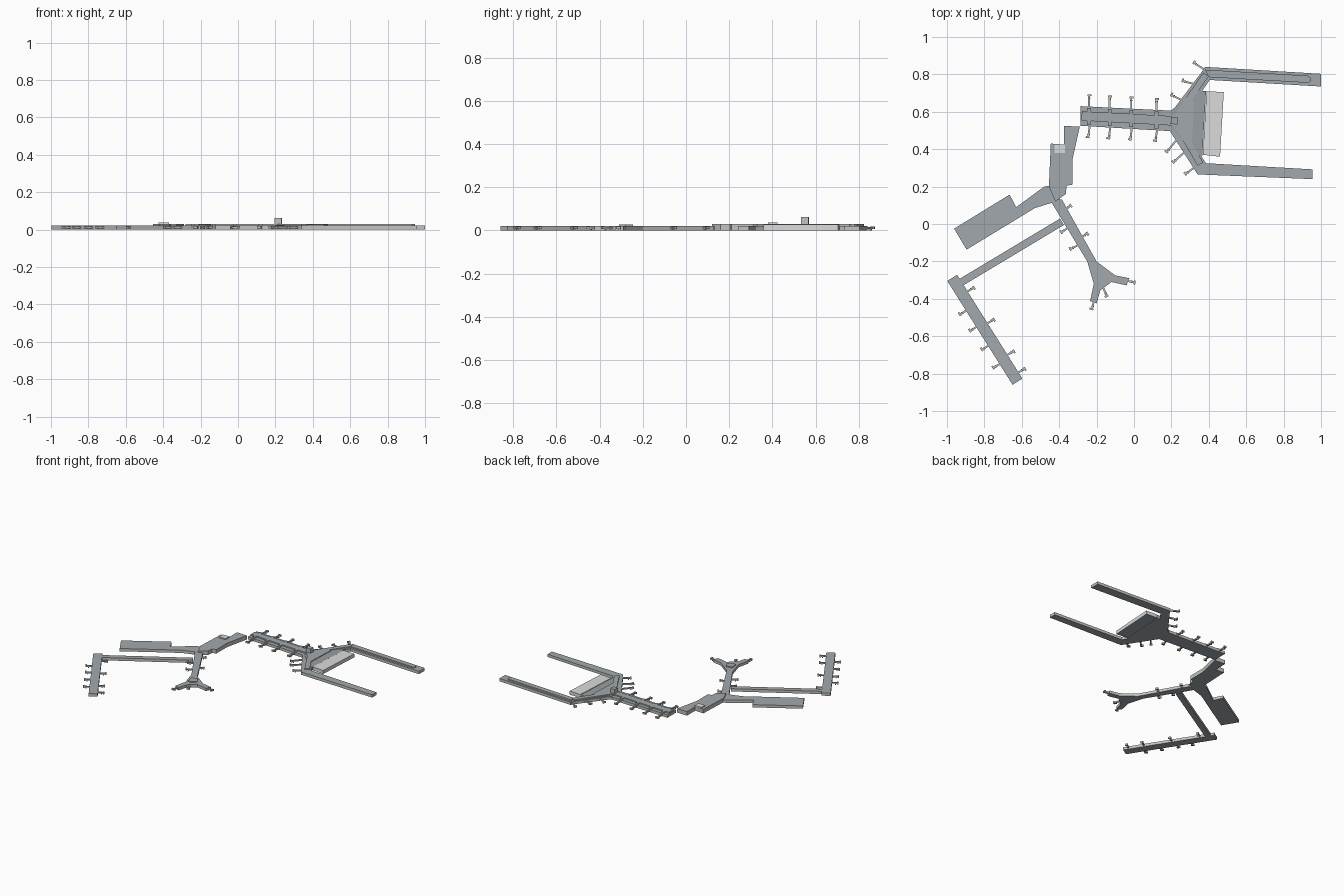
import bpy, bmesh
from mathutils import Vector

if "Cube" in bpy.data.objects:
    bpy.data.objects.remove(bpy.data.objects["Cube"])


def material(name, color):
    m = bpy.data.materials.new(name)
    m.use_nodes = True
    m.diffuse_color = (*color, 1)
    m.node_tree.nodes["Principled BSDF"].inputs["Base Color"].default_value = (*color, 1)
    return m


ROOF = material("blue_grey_roof", (0.355, 0.395, 0.415))
HALL = material("dark_grey_roof", (0.31, 0.345, 0.36))
PALE = material("pale_grey", (0.71, 0.71, 0.71))
WALL = material("light_grey_wall", (0.54, 0.55, 0.53))

LOW, HIGH = 0.021, 0.03


def add_prism(bm, outline, bottom, top):
    face = bm.faces.new([bm.verts.new((x, y, bottom)) for x, y in outline])
    moved = bmesh.ops.extrude_face_region(bm, geom=[face])["geom"]
    verts = [v for v in moved if isinstance(v, bmesh.types.BMVert)]
    bmesh.ops.translate(bm, verts=verts, vec=(0, 0, top - bottom))


def finish(bm, name, top, wall):
    # Roof colour on top, wall colour on the sides, roof grey underneath
    bmesh.ops.recalc_face_normals(bm, faces=bm.faces)
    bm.normal_update()
    for f in bm.faces:
        f.material_index = 0 if f.normal.z > 0.5 else 2 if f.normal.z < -0.5 else 1
    mesh = bpy.data.meshes.new(name)
    bm.to_mesh(mesh)
    bm.free()
    for m in (top, wall, ROOF):
        mesh.materials.append(m)
    bpy.context.collection.objects.link(bpy.data.objects.new(name, mesh))


def prism(name, outline, top, mat=ROOF, wall=WALL):
    bm = bmesh.new()
    add_prism(bm, outline, 0, top)
    finish(bm, name, mat, wall)


def strip(a, b, width):
    # Rectangle outline running from a to b
    a, b = Vector(a), Vector(b)
    side = (b - a).normalized().orthogonal() * width / 2
    return [a + side, b + side, b - side, a - side]


def bridge(name, root, tip):
    # Boarding bridge: tube, angled head and a ground leg
    root, tip = Vector(root), Vector(tip)
    d = (tip - root).normalized()
    n = d.orthogonal()
    bm = bmesh.new()
    add_prism(bm, strip(root - d * 0.01, tip, 0.01), 0.007, 0.017)
    add_prism(bm, strip(tip - n * 0.013, tip + n * 0.008, 0.01), 0.006, 0.019)
    leg = tip - d * 0.015
    add_prism(bm, strip(leg - n * 0.007, leg + n * 0.007, 0.006), 0, 0.007)
    finish(bm, name, WALL, WALL)


# East pier with raised clerestory and cross roofs
prism("east_pier", [(-0.285, 0.63), (0.22, 0.605), (0.22, 0.495), (-0.285, 0.525)], LOW)
prism("east_pier_clerestory", strip((-0.28, 0.578), (0.235, 0.55), 0.05), HIGH)
for i, x in enumerate((-0.24, -0.13, -0.015, 0.12)):
    mid = 0.563 - 0.055 * x
    prism(f"cross_roof_{i}", strip((x, mid - 0.045), (x, mid + 0.045), 0.02), HIGH)
    bridge(f"north_bridge_{i}", (x, mid + 0.04), (x, mid + 0.112))
    bridge(f"south_bridge_{i}", (x + 0.005, mid - 0.04), (x - 0.005, mid - 0.112))
prism("control_tower", strip((0.197, 0.553), (0.235, 0.55), 0.036), 0.062)

# Forked terminal
prism("north_arm", [(0.19, 0.6), (0.22, 0.625), (0.36, 0.81), (0.38, 0.84), (1, 0.803),
                    (1, 0.735), (0.405, 0.77), (0.26, 0.56)], LOW)
prism("south_arm", [(0.19, 0.5), (0.25, 0.53), (0.385, 0.325), (0.955, 0.292),
                    (0.955, 0.24), (0.34, 0.265)], LOW)
prism("central_hall", [(0.2, 0.6), (0.31, 0.71), (0.385, 0.71), (0.365, 0.365),
                       (0.34, 0.365), (0.2, 0.51)], 0.025, HALL)
prism("pale_canopy", [(0.388, 0.71), (0.48, 0.705), (0.46, 0.36), (0.368, 0.37)],
      0.027, PALE, PALE)
prism("front_hall_roof", [(0.21, 0.58), (0.29, 0.665), (0.32, 0.655), (0.31, 0.42),
                          (0.29, 0.42), (0.21, 0.52)], HIGH)
prism("north_fork_roof", strip((0.24, 0.59), (0.385, 0.8), 0.035), HIGH)
prism("south_fork_roof", strip((0.24, 0.52), (0.355, 0.32), 0.035), HIGH)
prism("north_arm_roof", [(0.38, 0.825), (0.93, 0.793), (0.945, 0.78), (0.945, 0.765),
                         (0.93, 0.755), (0.4, 0.785)], HIGH)
fork_bridges = [((0.37, 0.83), (0.32, 0.862)), ((0.315, 0.75), (0.26, 0.765)),
                ((0.25, 0.665), (0.2, 0.69)), ((0.22, 0.44), (0.175, 0.385)),
                ((0.26, 0.375), (0.21, 0.33)), ((0.32, 0.3), (0.275, 0.267))]
for i, ends in enumerate(fork_bridges):
    bridge(f"fork_bridge_{i}", *ends)

# Link building and its roof plant
prism("link_building", [(-0.375, 0.525), (-0.29, 0.52), (-0.33, 0.34), (-0.33, 0.21),
                        (-0.36, 0.205), (-0.365, 0.16), (-0.42, 0.12), (-0.455, 0.2),
                        (-0.445, 0.43), (-0.375, 0.425)], HIGH)
prism("roof_plant", strip((-0.425, 0.402), (-0.37, 0.402), 0.045), 0.038, PALE, PALE)

# West hall
prism("west_hall", [(-0.45, 0.205), (-0.48, 0.2), (-0.63, 0.09), (-0.665, 0.157),
                    (-0.962, -0.025), (-0.895, -0.137), (-0.53, 0.085), (-0.45, 0.11),
                    (-0.4, 0.13)], LOW)

# South pier ending in a three-way head
prism("south_pier", [(-0.45, 0.13), (-0.385, 0.13), (-0.2, -0.2), (-0.1, -0.275),
                     (-0.025, -0.29), (-0.04, -0.328), (-0.12, -0.31), (-0.18, -0.355),
                     (-0.2, -0.425), (-0.235, -0.412), (-0.215, -0.32), (-0.25, -0.2)], LOW)
prism("pier_head_roof", [(-0.212, -0.25), (-0.165, -0.245), (-0.145, -0.28),
                         (-0.175, -0.31), (-0.205, -0.305)], 0.028)
pier_bridges = [((-0.38, 0.065), (-0.34, 0.1)), ((-0.295, -0.08), (-0.25, -0.05)),
                ((-0.345, -0.015), (-0.388, -0.045)), ((-0.295, -0.11), (-0.34, -0.135)),
                ((-0.04, -0.305), (0.003, -0.31)), ((-0.165, -0.34), (-0.145, -0.385)),
                ((-0.215, -0.415), (-0.225, -0.455))]
for i, ends in enumerate(pier_bridges):
    bridge(f"pier_bridge_{i}", *ends)

# Walkway to the far pier
prism("walkway", strip((-0.385, 0.012), (-0.93, -0.315), 0.04), LOW)
start, end = Vector((-0.972, -0.288)), Vector((-0.623, -0.843))
prism("far_pier", strip(start, end, 0.062), LOW)
along = (end - start).normalized()
out = Vector((-along.y, along.x))
for i, (east, west) in enumerate(((0.105, 0.188), (0.306, 0.291), (0.506, 0.41), (0.617, 0.525))):
    for side, t, s in (("east", east, 1), ("west", west, -1)):
        p = start + along * t
        bridge(f"far_{side}_bridge_{i}", p + out * s * 0.028, p + out * s * 0.07)
